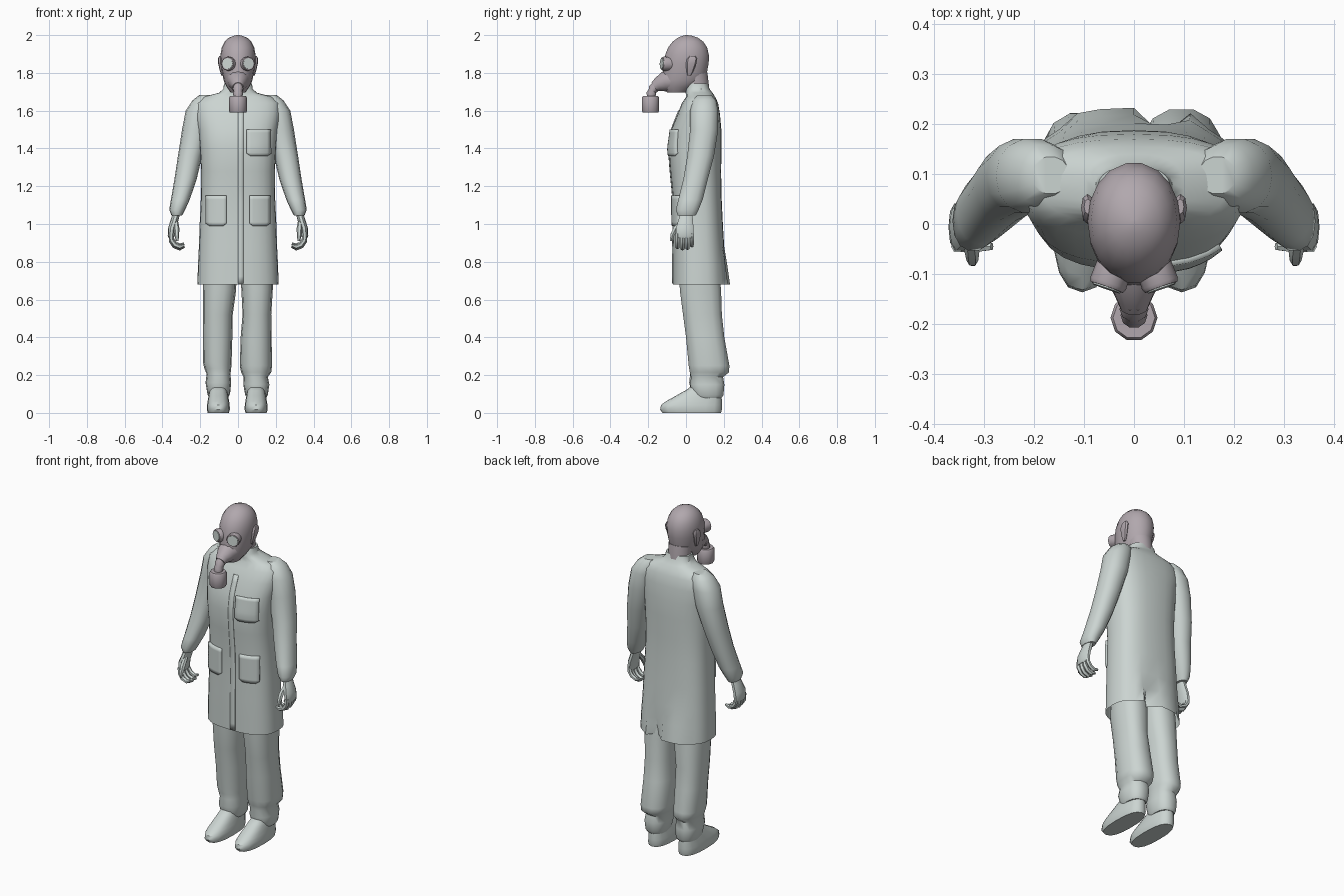
import bpy, bmesh, math
from mathutils import Vector


def material(name, rgb):
    m = bpy.data.materials.new(name)
    m.diffuse_color = (*rgb, 1)
    return m


CLOTH = material("pale grey green", (0.60, 0.66, 0.64))
MASK = material("pinkish grey", (0.44, 0.39, 0.42))


def finish(name, bm, mat, mirror=False, angle=40):
    bmesh.ops.recalc_face_normals(bm, faces=bm.faces)
    me = bpy.data.meshes.new(name)
    bm.to_mesh(me)
    bm.free()
    me.materials.append(mat)
    ob = bpy.data.objects.new(name, me)
    bpy.context.collection.objects.link(ob)
    bpy.ops.object.select_all(action='DESELECT')
    ob.select_set(True)
    bpy.context.view_layer.objects.active = ob
    bpy.ops.object.shade_smooth_by_angle(angle=math.radians(angle))
    if mirror:
        ob.modifiers.new("mirror", 'MIRROR').use_mirror_merge = False
    return ob


def skin(bm, rings, cap_start=True, cap_end=True):
    """Bridge a list of point rings with quads."""
    vs = [[bm.verts.new(p) for p in r] for r in rings]
    n = len(vs[0])
    for a, b in zip(vs, vs[1:]):
        for i in range(n):
            j = (i + 1) % n
            bm.faces.new((a[i], a[j], b[j], b[i]))
    if cap_start:
        bm.faces.new(vs[0])
    if cap_end:
        bm.faces.new(vs[-1])


def loft(bm, bounds, n=16, e=2.3, **caps):
    """Stack rounded sections, each given as (z, x0, x1, y0, y1)."""
    def rounded(t):
        return math.copysign(abs(t) ** (2 / e), t)
    rings = []
    for z, x0, x1, y0, y1 in bounds:
        ring = []
        for i in range(n):
            a = 2 * math.pi * i / n
            ring.append(Vector(((x0 + x1) / 2 + (x1 - x0) / 2 * rounded(math.cos(a)),
                                (y0 + y1) / 2 + (y1 - y0) / 2 * rounded(math.sin(a)), z)))
        rings.append(ring)
    skin(bm, rings, **caps)


def tube(bm, path, n=8):
    """Sweep a circle along points (x, y, z, radius)."""
    pts = [Vector(p[:3]) for p in path]
    rings = []
    for k, p in enumerate(pts):
        d = (pts[min(k + 1, len(pts) - 1)] - pts[max(k - 1, 0)]).normalized()
        u = d.cross(Vector((0, 1, 0)) if abs(d.y) < 0.8 else Vector((1, 0, 0))).normalized()
        v = d.cross(u)
        rings.append([p + path[k][3] * (u * math.cos(2 * math.pi * i / n) +
                                        v * math.sin(2 * math.pi * i / n)) for i in range(n)])
    skin(bm, rings)


# Long coat, open at the hem, with a pleated back vent
sections = [(0.68, .215, -.07, .215), (0.78, .212, -.07, .21), (0.88, .207, -.07, .202),
            (1.0, .203, -.068, .195), (1.15, .196, -.07, .188), (1.28, .195, -.083, .186),
            (1.4, .202, -.092, .188), (1.5, .21, -.078, .187), (1.58, .225, -.045, .18),
            (1.64, .22, -.022, .17), (1.672, .185, .0, .155), (1.695, .10, .0, .14),
            (1.715, .078, -.002, .125), (1.745, .074, .012, .115)]
bm = bmesh.new()
loft(bm, [(z, -w, w, a, b) for z, w, a, b in sections], n=28, e=2.6, cap_start=False)
for v in bm.verts:
    if v.co.z < 0.85 and v.co.y > 0.15 and abs(v.co.x) < 0.14:
        depth = (0.88 - v.co.z) / 0.2
        v.co.y += depth * (-0.045 if 0.03 < v.co.x < 0.085 else 0.018)
coat = finish("coat", bm, CLOTH)

# Sleeves
bm = bmesh.new()
loft(bm, [(1.682, .13, .205, .06, .135), (1.655, .12, .24, .035, .16), (1.6, .13, .277, .02, .172),
          (1.5, .15, .296, .02, .172), (1.36, .19, .318, .005, .15), (1.24, .218, .336, -.015, .118),
          (1.13, .255, .355, -.042, .09), (1.075, .28, .364, -.055, .068),
          (1.045, .296, .352, -.045, .052)], n=14, e=2.2)
finish("sleeves", bm, CLOTH, mirror=True)

# Hands: palm, four curled fingers and a thumb
bm = bmesh.new()
loft(bm, [(1.06, .305, .345, -.03, .035), (1.02, .315, .357, -.042, .038),
          (.98, .328, .37, -.055, .042), (.94, .335, .372, -.055, .043), (.925, .34, .367, -.05, .038)], n=10)
for i, y in enumerate((-.045, -.018, .008, .031)):
    r = (.013, .014, .0135, .012)[i]
    drop = (0, .006, .004, -.008)[i]
    tube(bm, [(.354, y, .95, r), (.352, y, .915 - drop, r), (.335, y, .89 - drop, r),
              (.308, y, .878 - drop, r * .9), (.285, y, .888 - drop, r * .6)], 6)
tube(bm, [(.328, -.025, 1.01, .012), (.325, -.055, .975, .015),
          (.324, -.073, .94, .012), (.322, -.078, .91, .007)], 6)
finish("hands", bm, CLOTH, mirror=True)


# Patch pockets and front placket, projected onto the coat
def patch(name, x0, x1, z0, z1, thick):
    bm = bmesh.new()
    nx, nz = (6, 8) if x1 - x0 > .05 else (2, 24)
    c = .014 if nx == 6 else 0
    grid = []
    for j in range(nz + 1):
        row = []
        for i in range(nx + 1):
            x, z = x0 + (x1 - x0) * i / nx, z0 + (z1 - z0) * j / nz
            if j == 0 and i in (0, nx):
                z += c          # clipped lower corners
            row.append(bm.verts.new((x, -.4, z)))
        grid.append(row)
    for a, b in zip(grid, grid[1:]):
        for i in range(nx):
            bm.faces.new((a[i], a[i + 1], b[i + 1], b[i]))
    ob = finish(name, bm, CLOTH)
    wrap = ob.modifiers.new("wrap", 'SHRINKWRAP')
    wrap.target, wrap.wrap_method = coat, 'PROJECT'
    wrap.use_project_y, wrap.use_positive_direction = True, True
    solid = ob.modifiers.new("thickness", 'SOLIDIFY')
    solid.thickness, solid.offset = thick * 2, 0


patch("left_hip_pocket", .06, .165, .99, 1.15, .012)
patch("right_hip_pocket", -.165, -.06, .99, 1.15, .012)
patch("chest_pocket", .045, .17, 1.36, 1.5, .010)
patch("front_placket", 0, .03, .685, 1.6, .004)

# Trouser legs, baggy above the gathered ankle
legs = {"right": [(.82, -.185, -.005, -.04, .17), (.65, -.186, -.01, -.035, .188),
                  (.52, -.186, -.028, -.018, .192), (.40, -.184, -.03, -.002, .203),
                  (.27, -.186, -.034, .012, .222), (.235, -.178, -.036, .016, .225),
                  (.205, -.166, -.04, .02, .195), (.16, -.172, -.036, .015, .2),
                  (.10, -.162, -.042, .03, .2), (.085, -.155, -.05, .04, .19)],
        "left": [(.82, .005, .185, -.04, .17), (.65, .018, .184, -.035, .188),
                 (.52, .024, .176, -.018, .192), (.40, .014, .178, -.002, .205),
                 (.25, .01, .18, .012, .232), (.215, .016, .176, .018, .23),
                 (.19, .03, .158, .025, .198), (.15, .028, .166, .02, .205),
                 (.095, .038, .158, .035, .2), (.08, .045, .15, .045, .19)]}
for side, rings in legs.items():
    bm = bmesh.new()
    loft(bm, rings, n=14, e=2.4)
    finish(side + "_trouser_leg", bm, CLOTH, angle=50)

# Shoes
for side, x in (("right", -.104), ("left", .096)):
    bm = bmesh.new()
    loft(bm, [(z, x - w, x + w, a, b) for z, w, a, b in (
        (0, .056, -.125, .185), (.018, .061, -.137, .19), (.042, .06, -.132, .19),
        (.062, .057, -.105, .19), (.09, .052, -.055, .188), (.118, .047, -.005, .185),
        (.135, .042, .02, .18))], n=16, e=2.5)
    finish(side + "_shoe", bm, CLOTH)

# Head covered by the mask
bm = bmesh.new()
loft(bm, [(z, -w, w, a, b) for z, w, a, b in (
    (1.695, .038, -.10, .0), (1.725, .06, -.125, .05), (1.76, .076, -.128, .104),
    (1.80, .084, -.124, .112), (1.85, .092, -.12, .122), (1.895, .093, -.112, .123),
    (1.935, .086, -.096, .113), (1.965, .071, -.072, .093), (1.985, .05, -.046, .066),
    (1.996, .025, -.02, .035), (2.0, .006, -.002, .01))], n=18, e=2.05)
finish("head", bm, MASK)

bm = bmesh.new()
tube(bm, [(0, .062, 1.66, .064), (0, .06, 1.72, .064), (0, .048, 1.79, .068)], 14)
finish("neck", bm, MASK)

# Ears
bm = bmesh.new()
loft(bm, [(1.785, .07, .088, .008, .025), (1.81, .075, .096, .002, .04), (1.85, .08, .105, .0, .055),
          (1.875, .08, .106, .005, .06), (1.89, .085, .1, .02, .05)], n=8)
finish("ears", bm, MASK, mirror=True)

# Muzzle, ribbed hose and filter can
bm = bmesh.new()
tube(bm, [(0, -.06, 1.765, .066), (0, -.115, 1.752, .053), (0, -.15, 1.737, .036), (0, -.168, 1.726, .028)], 12)
finish("muzzle", bm, MASK)
bm = bmesh.new()
tube(bm, [(0, -.152, 1.74, .03), (0, -.164, 1.728, .024), (0, -.171, 1.716, .029),
          (0, -.178, 1.704, .023), (0, -.183, 1.692, .027), (0, -.187, 1.668, .022)], 10)
finish("hose", bm, MASK)
bm = bmesh.new()
tube(bm, [(0, -.188, 1.677, .042), (0, -.188, 1.67, .047), (0, -.188, 1.597, .047), (0, -.188, 1.59, .043)], 10)
finish("filter_can", bm, MASK)

# Eyepieces: rim and glass, turned slightly outward
centre, out = Vector((.048, -.108, 1.848)), Vector((.35, -1, .05)).normalized()
for name, mat, parts in (("eyepiece_rims", MASK, ((-.03, .036), (.012, .038), (.02, .034))),
                         ("eyepiece_glass", CLOTH, ((.015, .03), (.023, .029)))):
    bm = bmesh.new()
    tube(bm, [(*(centre + out * d), r) for d, r in parts], 12)
    finish(name, bm, mat, mirror=True)
